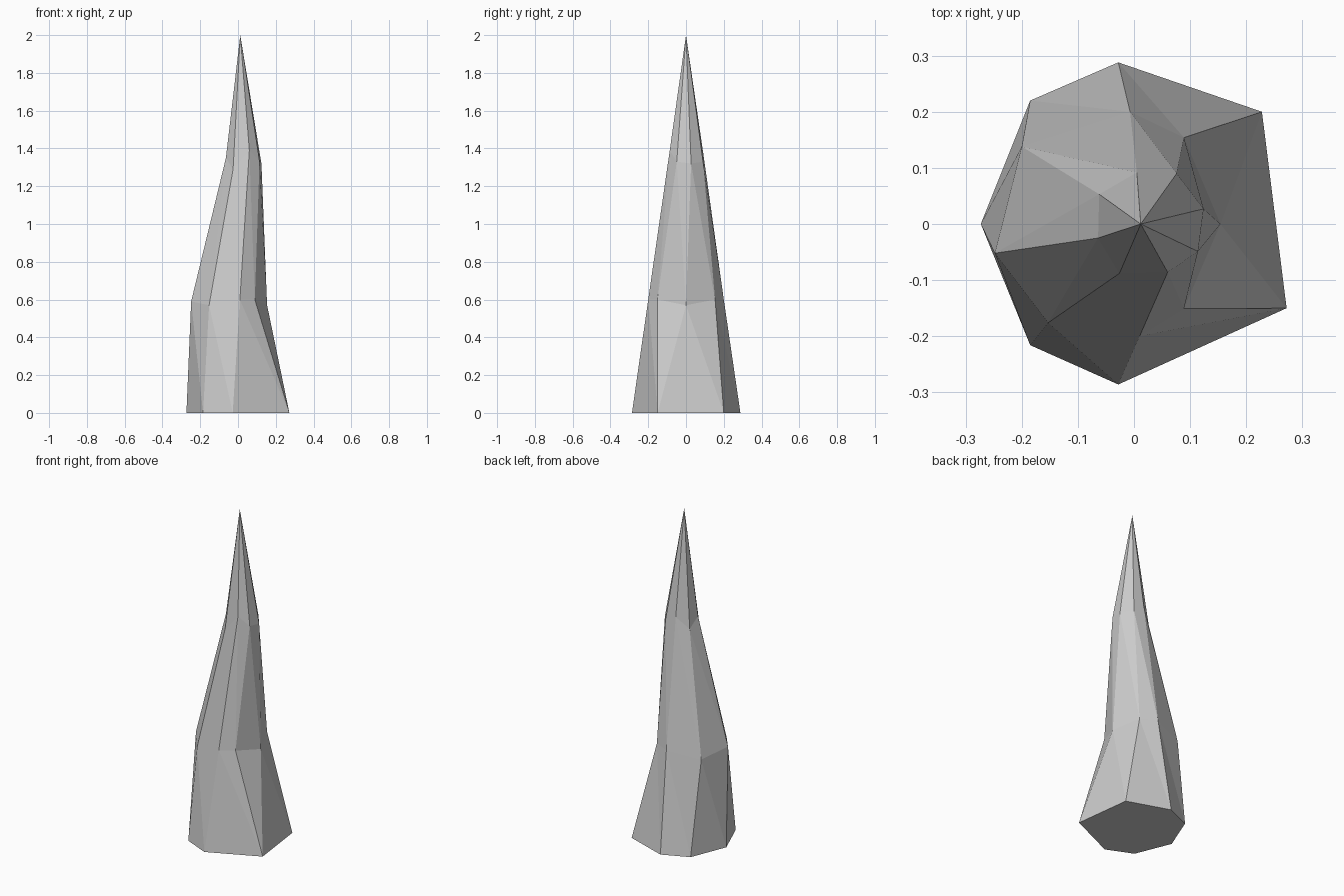
import bpy, bmesh

if "Cube" in bpy.data.objects:
    bpy.data.objects.remove(bpy.data.objects["Cube"])

# Eight-sided rings, counter-clockwise seen from above, starting at the right.
# The base has one doubled corner, so its outline has seven sides.
RINGS = [
    [(.272, -.15, 0), (.228, .2, 0), (-.028, .288, 0), (-.185, .22, 0),
     (-.273, 0, 0), (-.185, -.216, 0), (-.028, -.286, 0), (.272, -.15, 0)],
    [(.154, 0, .57), (.089, .154, .6), (-.007, .2, .6), (-.2, .138, .57),
     (-.248, -.052, .59), (-.153, -.176, .57), (.01, -.2, .6), (.089, -.151, .6)],
    [(.124, .027, 1.32), (.076, .09, 1.33), (.005, .092, 1.37), (-.062, .053, 1.3),
     (-.064, -.025, 1.35), (-.026, -.088, 1.29), (.06, -.086, 1.39), (.114, -.049, 1.33)],
]
TIP = (.012, 0, 2)

bm = bmesh.new()
rings = [[bm.verts.new(p) for p in ring] for ring in RINGS]
rings[0][7] = rings[0][0]
tip = bm.verts.new(TIP)


def tri(a, b, c):
    if len({a, b, c}) == 3:
        bm.faces.new((a, b, c))


# Faceted sides
for low, high in zip(rings, rings[1:]):
    for i in range(8):
        j = (i + 1) % 8
        tri(low[i], low[j], high[i])
        tri(low[j], high[j], high[i])

# Pointed top and flat base
for i in range(8):
    tri(rings[-1][i], rings[-1][(i + 1) % 8], tip)
bm.faces.new(rings[0][6::-1])

# Remove the unused doubled corner
for v in [v for v in bm.verts if not v.link_faces]:
    bm.verts.remove(v)
bmesh.ops.recalc_face_normals(bm, faces=bm.faces[:])

mesh = bpy.data.meshes.new("rock_spike")
bm.to_mesh(mesh)
bm.free()
bpy.context.collection.objects.link(bpy.data.objects.new("rock_spike", mesh))
